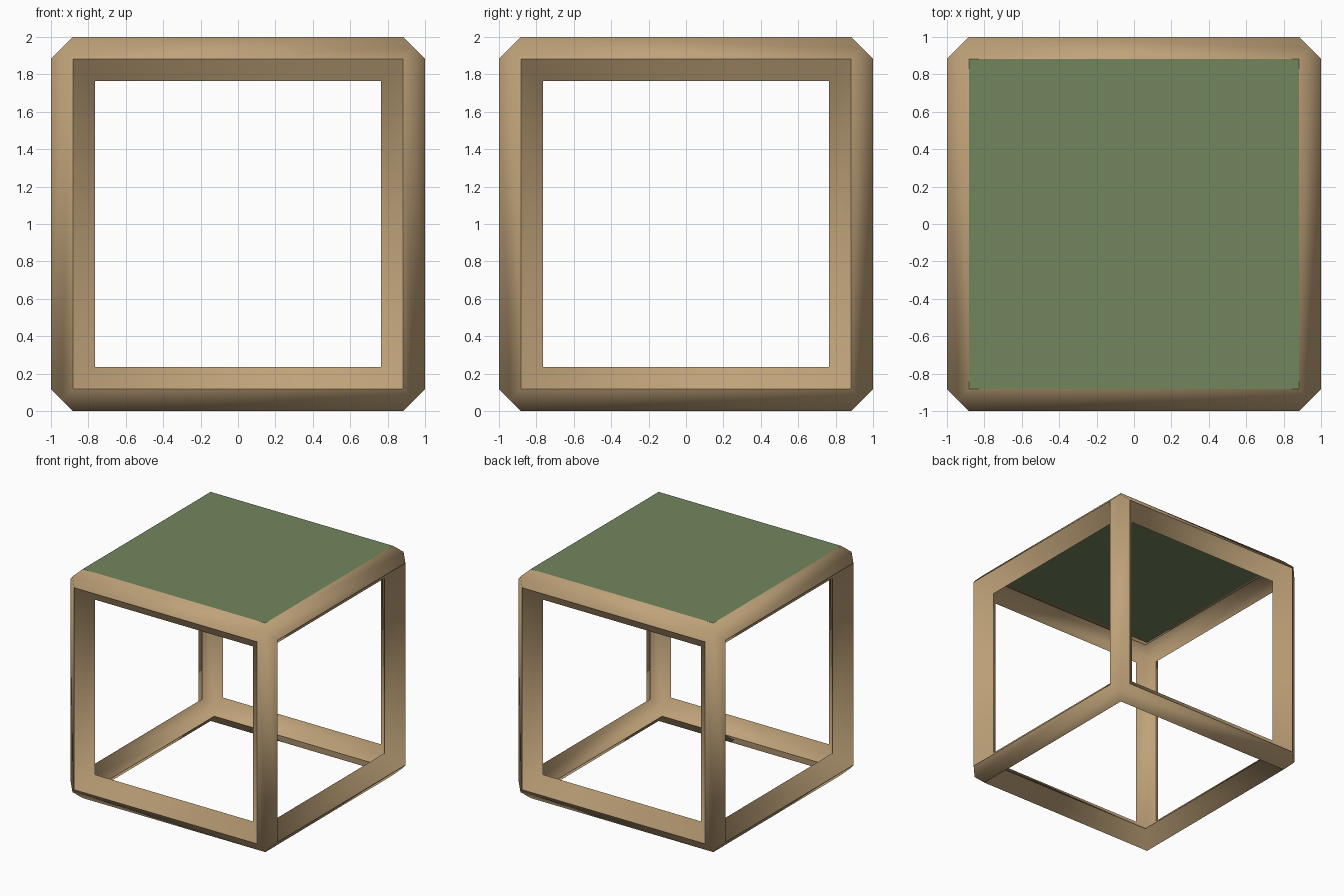
import bpy, bmesh, math
from mathutils import Vector

if "Cube" in bpy.data.objects:
    bpy.data.objects.remove(bpy.data.objects["Cube"])

R = 0.118        # half diagonal of the diamond-section bars
C = 1.0 - R      # bar centre line distance from the cube centre


def material(name, rgb):
    m = bpy.data.materials.new(name)
    m.diffuse_color = (*rgb, 1.0)
    m.use_nodes = True
    m.node_tree.nodes["Principled BSDF"].inputs["Base Color"].default_value = m.diffuse_color
    return m


def finish(name, bm, mat):
    mesh = bpy.data.meshes.new(name)
    bm.to_mesh(mesh)
    bm.free()
    obj = bpy.data.objects.new(name, mesh)
    bpy.context.collection.objects.link(obj)
    mesh.materials.append(mat)
    return obj


wood = material("wood", (0.52, 0.36, 0.19))
green = material("green", (0.17, 0.24, 0.11))

# Bar section (u, v measured inward) and the mitre depth w at each point
section = [(-1, 0, 0), (-0.5, -0.5, -0.5), (0, -1, 0),
           (1, 0, 1), (0.5, 0.5, 0.5), (0, 1, 1)]

# Frame: twelve mitred bars welded into one cube
bm = bmesh.new()
for axis in range(3):
    a, b = (axis + 1) % 3, (axis + 2) % 3
    for su in (-1, 1):
        for sv in (-1, 1):
            rings = []
            for sw in (-1, 1):
                ring = []
                for u, v, w in section:
                    p = Vector((0, 0, 0))
                    p[a] = su * (C - R * u)
                    p[b] = sv * (C - R * v)
                    p[axis] = sw * (C - R * w)
                    ring.append(bm.verts.new(p + Vector((0, 0, 1))))
                rings.append(ring)
            lo, hi = rings
            for i in range(6):
                j = (i + 1) % 6
                bm.faces.new((lo[i], lo[j], hi[j], hi[i]))
bmesh.ops.remove_doubles(bm, verts=bm.verts, dist=0.0005)
bmesh.ops.recalc_face_normals(bm, faces=bm.faces)
frame = finish("frame", bm, wood)

# Soft shading across the mitres, crisp long edges
bpy.context.view_layer.objects.active = frame
frame.select_set(True)
bpy.ops.object.shade_smooth_by_angle(angle=math.radians(65))
frame.select_set(False)

# Top panel: a thin sheet resting on the upper ridges
bm = bmesh.new()
bm.faces.new([bm.verts.new((x * C, y * C, 2.0))
              for x, y in ((-1, -1), (1, -1), (1, 1), (-1, 1))])
finish("top_panel", bm, green)
